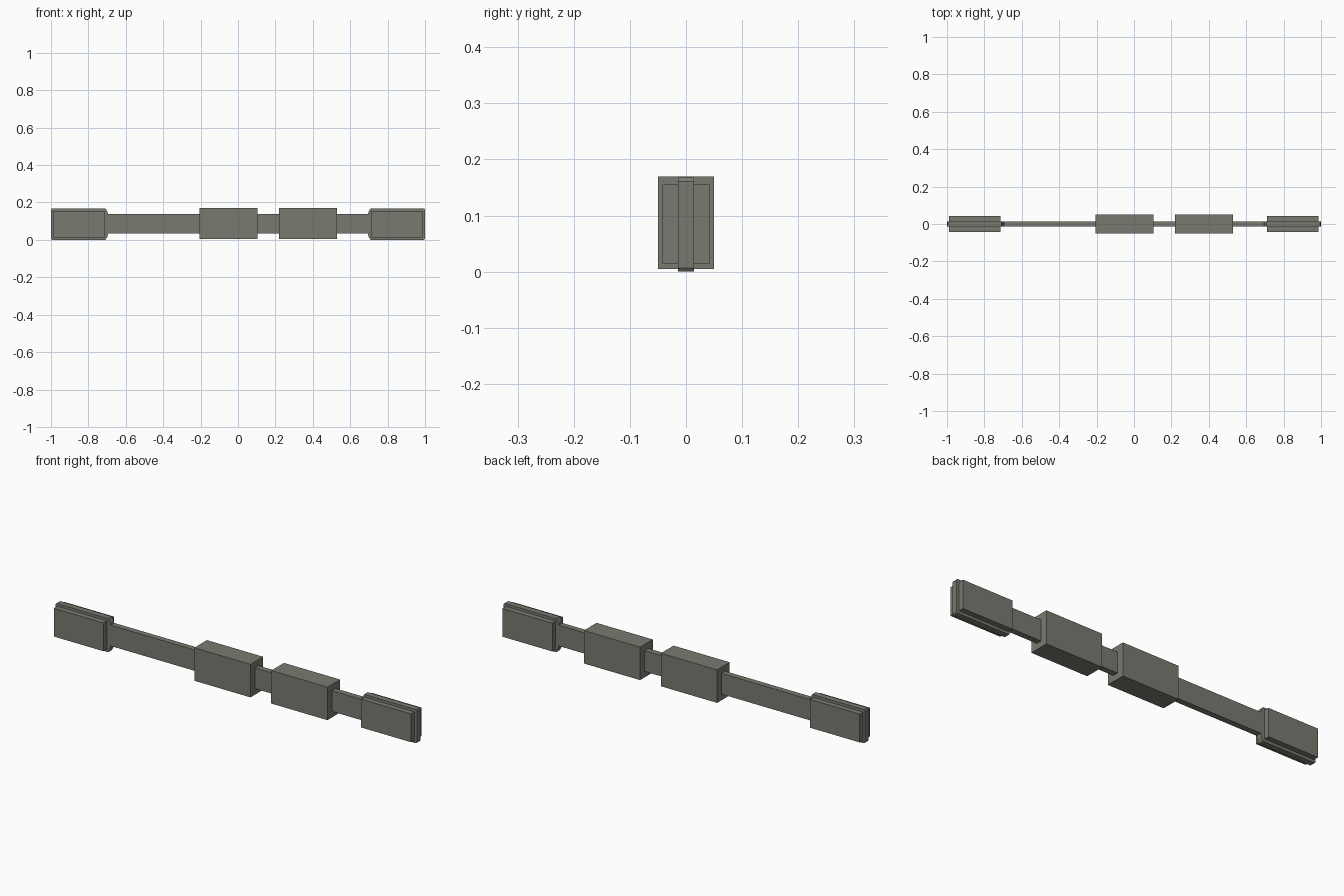
import bpy, bmesh

if "Cube" in bpy.data.objects:
    bpy.data.objects.remove(bpy.data.objects["Cube"])

grey = bpy.data.materials.new("warm_grey")
grey.diffuse_color = (0.195, 0.195, 0.165, 1)
grey.use_nodes = True
grey.node_tree.nodes["Principled BSDF"].inputs["Base Color"].default_value = grey.diffuse_color


def prism(name, profile, half_depth):
    """Extrude an x-z outline symmetrically along y."""
    bm = bmesh.new()
    face = bm.faces.new([bm.verts.new((x, -half_depth, z)) for x, z in profile])
    ext = bmesh.ops.extrude_face_region(bm, geom=[face])
    moved = [v for v in ext["geom"] if isinstance(v, bmesh.types.BMVert)]
    bmesh.ops.translate(bm, verts=moved, vec=(0, 2 * half_depth, 0))
    bmesh.ops.recalc_face_normals(bm, faces=bm.faces)
    mesh = bpy.data.meshes.new(name)
    bm.to_mesh(mesh)
    bm.free()
    mesh.materials.append(grey)
    obj = bpy.data.objects.new(name, mesh)
    bpy.context.collection.objects.link(obj)
    return obj


def box(name, x0, x1, z0, z1, half_depth):
    return prism(name, [(x0, z0), (x1, z0), (x1, z1), (x0, z1)], half_depth)


# Flat bar with widened, chamfered ends, traced around its outline
T = 0.0145
lower = [(-1, 0.007), (-0.995, 0), (-0.708, 0), (-0.698, 0.018), (-0.695, 0.035),
         (0.695, 0.035), (0.698, 0.018), (0.708, 0), (0.995, 0), (1, 0.007)]
upper = [(x, (0.168 if z < 0.03 else 0.174) - z) for x, z in reversed(lower)]
prism("flat_bar", lower + upper, T)

# Pads wrapped on both ends
box("left_end_pad", -0.99, -0.715, 0.0135, 0.155, 0.0415)
box("right_end_pad", 0.711, 0.987, 0.0135, 0.155, 0.0415)

# Two large blocks along the bar
box("middle_block", -0.207, 0.104, 0.005, 0.17, 0.05)
box("side_block", 0.219, 0.53, 0.005, 0.17, 0.05)
